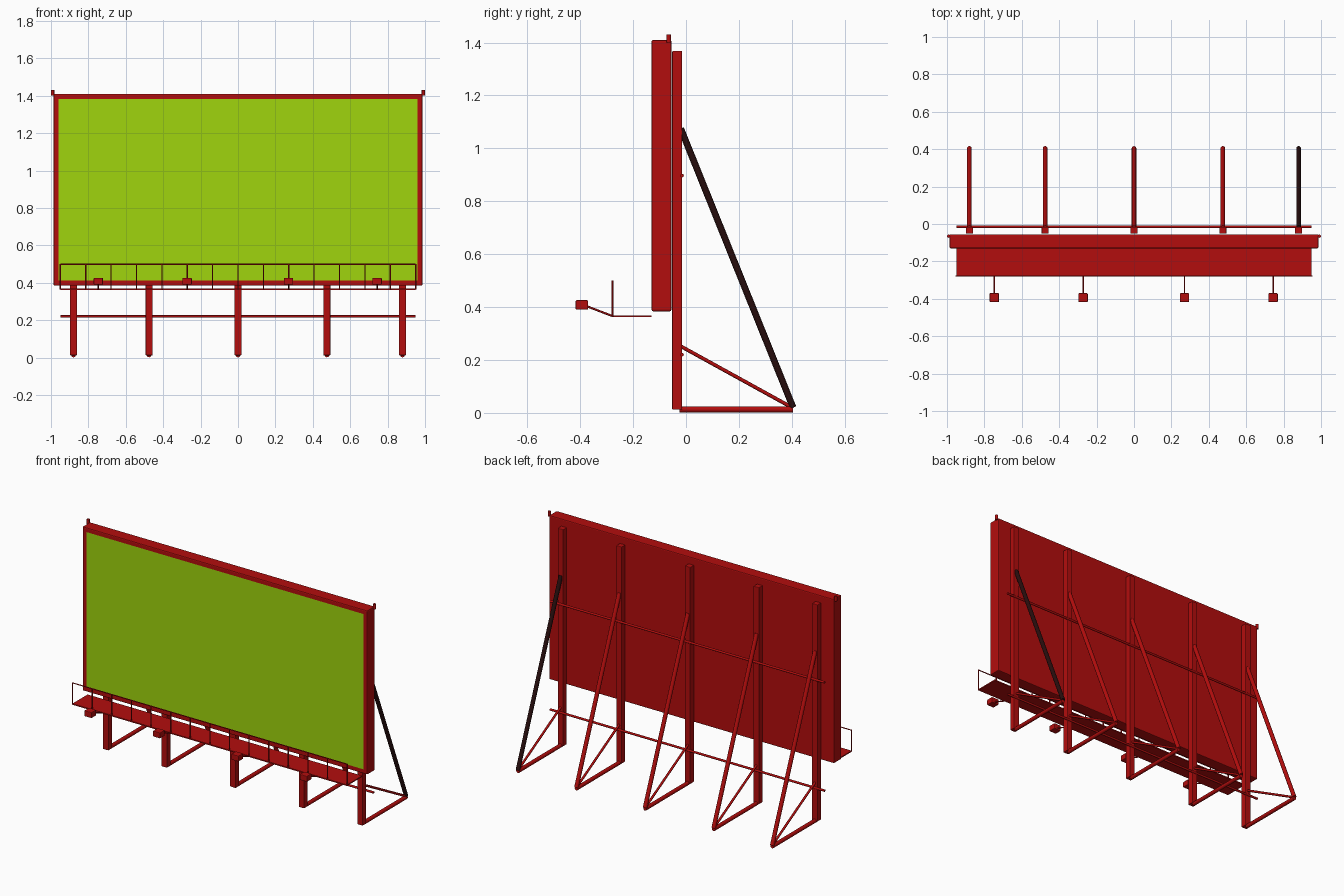
import bpy, bmesh
from mathutils import Vector

cube = bpy.data.objects.get("Cube")
if cube:
    bpy.data.objects.remove(cube, do_unlink=True)


def material(name, rgb):
    m = bpy.data.materials.new(name)
    m.use_nodes = True
    m.diffuse_color = (*rgb, 1)
    m.node_tree.nodes["Principled BSDF"].inputs["Base Color"].default_value = (*rgb, 1)
    return m


RED = material("red paint", (0.45, 0.004, 0.004))
GREEN = material("green screen", (0.35, 0.66, 0.004))
DARK = material("dark steel", (0.02, 0.004, 0.004))


def finish(name, bm, *mats):
    mesh = bpy.data.meshes.new(name)
    bm.to_mesh(mesh)
    bm.free()
    obj = bpy.data.objects.new(name, mesh)
    bpy.context.collection.objects.link(obj)
    for m in mats:
        mesh.materials.append(m)
    return obj


def box_mesh(lo, hi, bevel=0):
    lo, hi = Vector(lo), Vector(hi)
    bm = bmesh.new()
    bmesh.ops.create_cube(bm, size=1)
    bmesh.ops.scale(bm, vec=hi - lo, verts=bm.verts)
    bmesh.ops.translate(bm, vec=(lo + hi) / 2, verts=bm.verts)
    if bevel:
        bmesh.ops.bevel(bm, geom=bm.edges[:], offset=bevel, segments=2,
                        profile=0.5, affect='EDGES')
    return bm


def box(name, lo, hi, bevel=0, mat=RED):
    return finish(name, box_mesh(lo, hi, bevel), mat)


def tube(name, start, end, radius, sides=12, mat=RED):
    start, end = Vector(start), Vector(end)
    axis = end - start
    bm = bmesh.new()
    bmesh.ops.create_cone(bm, cap_ends=True, segments=sides, radius1=radius,
                          radius2=radius, depth=axis.length)
    bm.transform(axis.to_track_quat('Z', 'Y').to_matrix().to_4x4())
    bmesh.ops.translate(bm, vec=(start + end) / 2, verts=bm.verts)
    for f in bm.faces:
        f.smooth = len(f.verts) == 4
    return finish(name, bm, mat)


# Board with the green screen inset on its front face
bm = box_mesh((-0.986, -0.13, 0.384), (0.986, -0.055, 1.41), 0.006)
front = max((f for f in bm.faces if f.normal.y < -0.99), key=lambda f: f.calc_area())
bmesh.ops.inset_region(bm, faces=[front], thickness=0.03, depth=0)
front.material_index = 1
finish("board", bm, RED, GREEN)

# Small pegs on the top corners
for side in (-1, 1):
    x = side * 0.991
    tube("corner_peg", (x, -0.065, 1.40), (x, -0.065, 1.43), 0.009)

# Support frames: post, ground beam, long strut, short brace
POSTS = (-0.88, -0.475, 0, 0.475, 0.88)
for x in POSTS:
    box("post", (x - 0.019, -0.052, 0.012), (x + 0.019, -0.015, 1.368), 0.003)
    tube("ground_beam", (x, -0.025, 0.013), (x, 0.405, 0.013), 0.012)
    tube("long_strut", (x, -0.02, 1.075), (x, 0.405, 0.02), 0.0125,
         mat=DARK if x == POSTS[-1] else RED)
    tube("short_brace", (x, -0.02, 0.252), (x, 0.405, 0.018), 0.007, 8)

# Horizontal ties across the posts
for z in (0.22, 0.897):
    tube("cross_tie", (-0.95, -0.015, z), (0.95, -0.015, z), 0.007, 8)

# Service walkway with its railing
box("walkway", (-0.95, -0.28, 0.362), (0.95, -0.13, 0.369))
tube("top_rail", (-0.95, -0.278, 0.498), (0.95, -0.278, 0.498), 0.0035, 6)
BAYS = 14
for i in range(BAYS + 1):
    x = -0.95 + 1.9 * i / BAYS
    tube("railing_post", (x, -0.278, 0.365), (x, -0.278, 0.5), 0.0035, 6)

# Floodlights on arms
for x in (-0.747, -0.272, 0.27, 0.744):
    tube("lamp_arm", (x, -0.278, 0.366), (x, -0.38, 0.405), 0.004, 6)
    box("lamp", (x - 0.025, -0.417, 0.39), (x + 0.025, -0.37, 0.426), 0.004)
